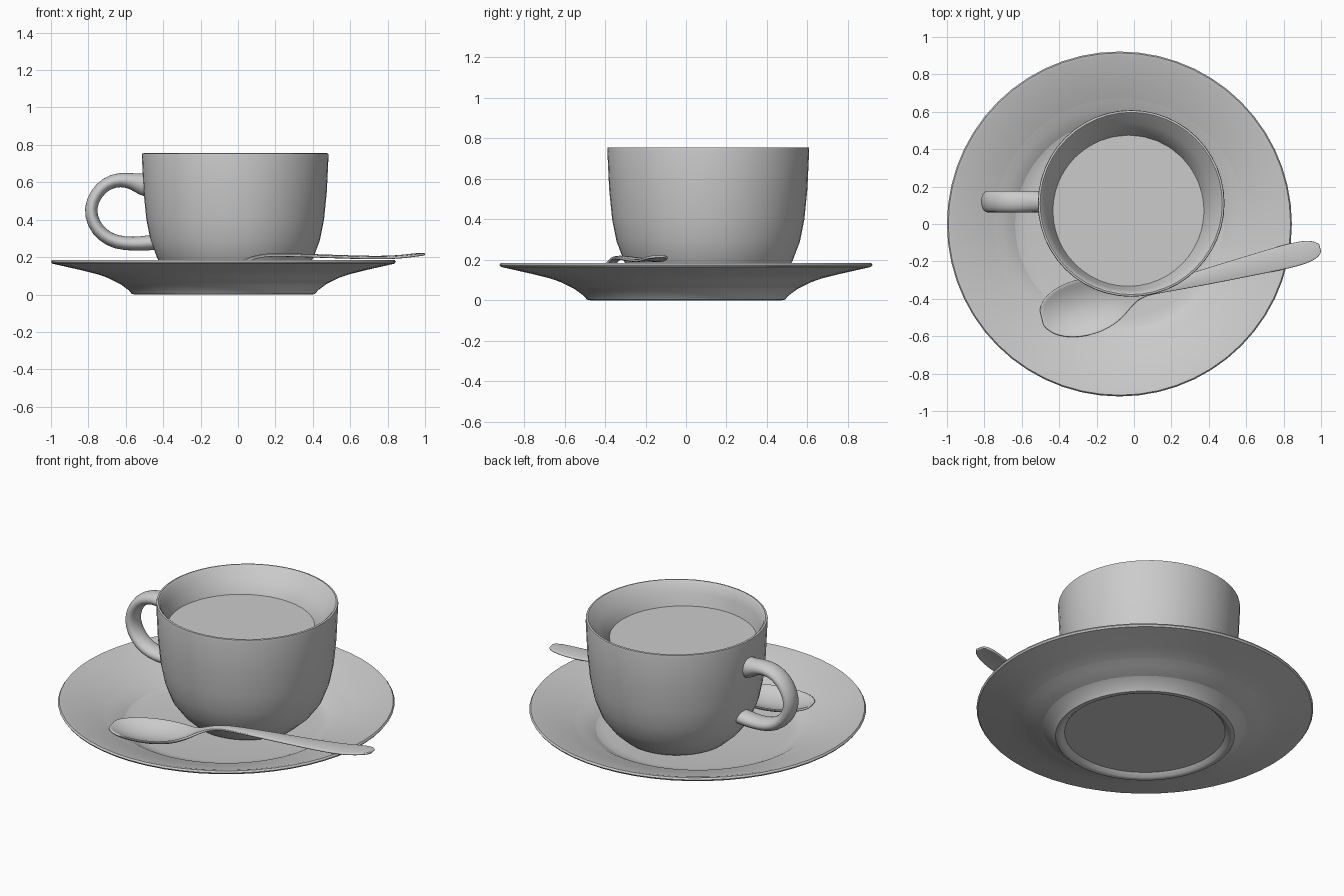
import bpy, math
from mathutils import Vector

if "Cube" in bpy.data.objects:
    bpy.data.objects.remove(bpy.data.objects["Cube"])


def finish(name, verts, faces, angle=40):
    me = bpy.data.meshes.new(name)
    me.from_pydata(verts, [], faces)
    me.update()
    ob = bpy.data.objects.new(name, me)
    bpy.context.collection.objects.link(ob)
    bpy.ops.object.select_all(action='DESELECT')
    ob.select_set(True)
    bpy.context.view_layer.objects.active = ob
    bpy.ops.object.mode_set(mode='EDIT')
    bpy.ops.mesh.select_all(action='SELECT')
    bpy.ops.mesh.remove_doubles(threshold=0.0001)
    bpy.ops.mesh.normals_make_consistent(inside=False)
    bpy.ops.object.mode_set(mode='OBJECT')
    bpy.ops.object.shade_smooth_by_angle(angle=math.radians(angle))
    return ob


def skin(rings, closed=True):
    """Bridge successive rings of equal point count with quads."""
    n = len(rings[0])
    verts = [p for r in rings for p in r]
    faces = []
    for i in range(len(rings) - 1):
        for j in range(n if closed else n - 1):
            k = (j + 1) % n
            faces.append((i * n + j, i * n + k, (i + 1) * n + k, (i + 1) * n + j))
    return verts, faces


def lathe(name, profile, cx, cy, n=48):
    """Revolve (radius, z[, shift]) points; shift slides a ring toward the off-centre drink."""
    rings = []
    for r, z, *s in profile:
        s = s[0] if s else 0
        r = max(r, 0.002)
        rings.append([(cx - 0.015 * s + r * math.cos(2 * math.pi * j / n),
                       cy - 0.04 * s + r * math.sin(2 * math.pi * j / n), z) for j in range(n)])
    verts, faces = skin(rings)
    faces += [tuple(range(n)), tuple(range(len(verts) - n, len(verts)))]
    return finish(name, verts, faces)


# saucer with foot ring and recessed underside
lathe("saucer", [(0, 0.025), (0.44, 0.025), (0.46, 0.005), (0.475, 0), (0.49, 0.003),
                 (0.505, 0.022), (0.55, 0.055), (0.62, 0.095), (0.76, 0.13), (0.915, 0.165),
                 (0.922, 0.175), (0.915, 0.185), (0.895, 0.182), (0.75, 0.135),
                 (0.62, 0.09), (0.56, 0.06), (0.5, 0.05), (0, 0.048)], -0.078, 0, 56)

# cup body, outside then inside
CX, CY = -0.015, 0.11
lathe("cup", [(0, 0.045), (0.27, 0.045), (0.30, 0.06), (0.36, 0.115), (0.415, 0.19),
              (0.453, 0.29), (0.475, 0.40), (0.49, 0.55), (0.499, 0.74), (0.497, 0.754),
              (0.487, 0.756), (0.478, 0.748), (0.445, 0.69, 0.45), (0.402, 0.62, 1),
              (0.36, 0.35, 0.6), (0.25, 0.12), (0, 0.1)], CX, CY)

# drink surface
lathe("drink", [(0, 0.61), (0.40, 0.61), (0.405, 0.623), (0, 0.623)], CX - 0.015, CY - 0.04, 32)

# cup handle: oval section swept along a loop (x, z, half thickness)
path = [(-0.46, 0.585, 0.075), (-0.515, 0.588, 0.062), (-0.56, 0.605, 0.045), (-0.63, 0.617, 0.040),
        (-0.705, 0.595, 0.038), (-0.76, 0.54, 0.036), (-0.793, 0.46, 0.036), (-0.775, 0.38, 0.037),
        (-0.725, 0.315, 0.038), (-0.65, 0.277, 0.039), (-0.56, 0.27, 0.038),
        (-0.48, 0.275, 0.042), (-0.41, 0.285, 0.045)]
rings = []
for i, (x, z, t) in enumerate(path):
    a, b = path[max(i - 1, 0)], path[min(i + 1, len(path) - 1)]
    d = Vector((b[0] - a[0], 0, b[1] - a[1])).normalized()
    nrm = Vector((-d.z, 0, d.x))
    ring = []
    for j in range(12):
        q = 2 * math.pi * j / 12
        ring.append(Vector((x, 0.12, z)) + nrm * t * math.cos(q) + Vector((0, 0.06 * math.sin(q), 0)))
    rings.append(ring)
verts, faces = skin(rings)
faces += [tuple(range(12)), tuple(range(len(verts) - 12, len(verts)))]
handle = finish("cup_handle", verts, faces, 80)
sub = handle.modifiers.new("smooth", 'SUBSURF')
sub.levels = sub.render_levels = 1

# spoon: cross strips along its axis (distance, half width, edge z, dish depth)
stations = [(0.0, 0.04, 0.122, 0.0), (0.025, 0.085, 0.123, 0.014), (0.08, 0.125, 0.123, 0.035),
            (0.17, 0.152, 0.124, 0.053), (0.28, 0.155, 0.126, 0.056), (0.38, 0.128, 0.132, 0.045),
            (0.45, 0.085, 0.143, 0.025), (0.50, 0.045, 0.158, 0.006), (0.56, 0.022, 0.186, -0.004),
            (0.64, 0.024, 0.207, -0.005), (0.74, 0.032, 0.209, -0.006), (0.95, 0.046, 0.203, -0.006),
            (1.2, 0.058, 0.194, -0.006), (1.36, 0.066, 0.194, -0.006), (1.46, 0.062, 0.206, -0.005),
            (1.515, 0.045, 0.213, -0.003), (1.538, 0.02, 0.216, 0.0)]
ax = Vector((1, 0.25, 0)).normalized()
side = Vector((-ax.y, ax.x, 0))
rings = []
for u, w, z, dep in stations:
    rings.append([Vector((-0.495, -0.502, z - dep * (1 - v * v))) + ax * u + side * w * v
                  for v in (-1, -0.8, -0.45, 0, 0.45, 0.8, 1)])
spoon = finish("spoon", *skin(rings, closed=False), angle=80)
sol = spoon.modifiers.new("thickness", 'SOLIDIFY')
sol.thickness = 0.014
sol.offset = 0
sub = spoon.modifiers.new("smooth", 'SUBSURF')
sub.levels = sub.render_levels = 2
